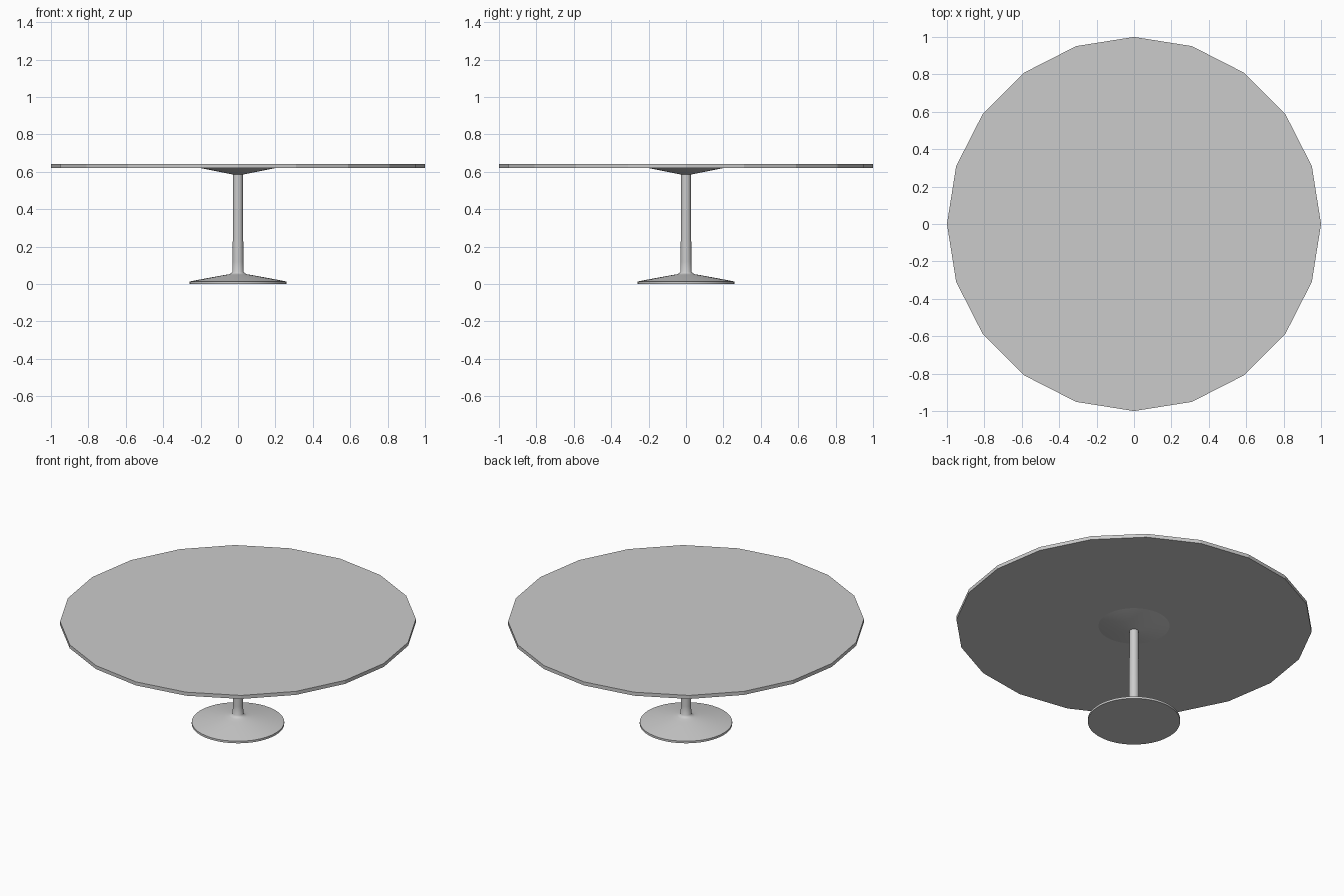
import bpy, bmesh, math

if "Cube" in bpy.data.objects:
    bpy.data.objects.remove(bpy.data.objects["Cube"])


def lathe(name, profile, sides, smooth=True):
    """Revolve an (r, z) profile around z, capping both ends."""
    bm = bmesh.new()
    rings = []
    for r, z in profile:
        rings.append([bm.verts.new((r * math.cos(2 * math.pi * i / sides),
                                    r * math.sin(2 * math.pi * i / sides), z))
                      for i in range(sides)])
    for a, b in zip(rings, rings[1:]):
        for i in range(sides):
            j = (i + 1) % sides
            bm.faces.new((a[i], a[j], b[j], b[i]))
    bm.faces.new(rings[0][::-1])
    bm.faces.new(rings[-1])
    bmesh.ops.recalc_face_normals(bm, faces=bm.faces)
    mesh = bpy.data.meshes.new(name)
    bm.to_mesh(mesh)
    bm.free()
    obj = bpy.data.objects.new(name, mesh)
    bpy.context.collection.objects.link(obj)
    if smooth:
        bpy.ops.object.select_all(action='DESELECT')
        obj.select_set(True)
        bpy.context.view_layer.objects.active = obj
        bpy.ops.object.shade_smooth_by_angle(angle=math.radians(40))
    return obj


# Faceted round top
lathe("table_top", [(1.0, 0.62), (1.0, 0.642)], 20, smooth=False)

# Flared foot and slightly tapered column
lathe("pedestal", [(0.26, 0), (0.26, 0.013), (0.21, 0.023), (0.14, 0.036),
                   (0.08, 0.047), (0.05, 0.052), (0.036, 0.057), (0.03, 0.066),
                   (0.029, 0.12), (0.027, 0.35), (0.026, 0.60)], 40)

# Shallow conical support under the top
lathe("top_support", [(0.026, 0.585), (0.205, 0.621)], 40)
